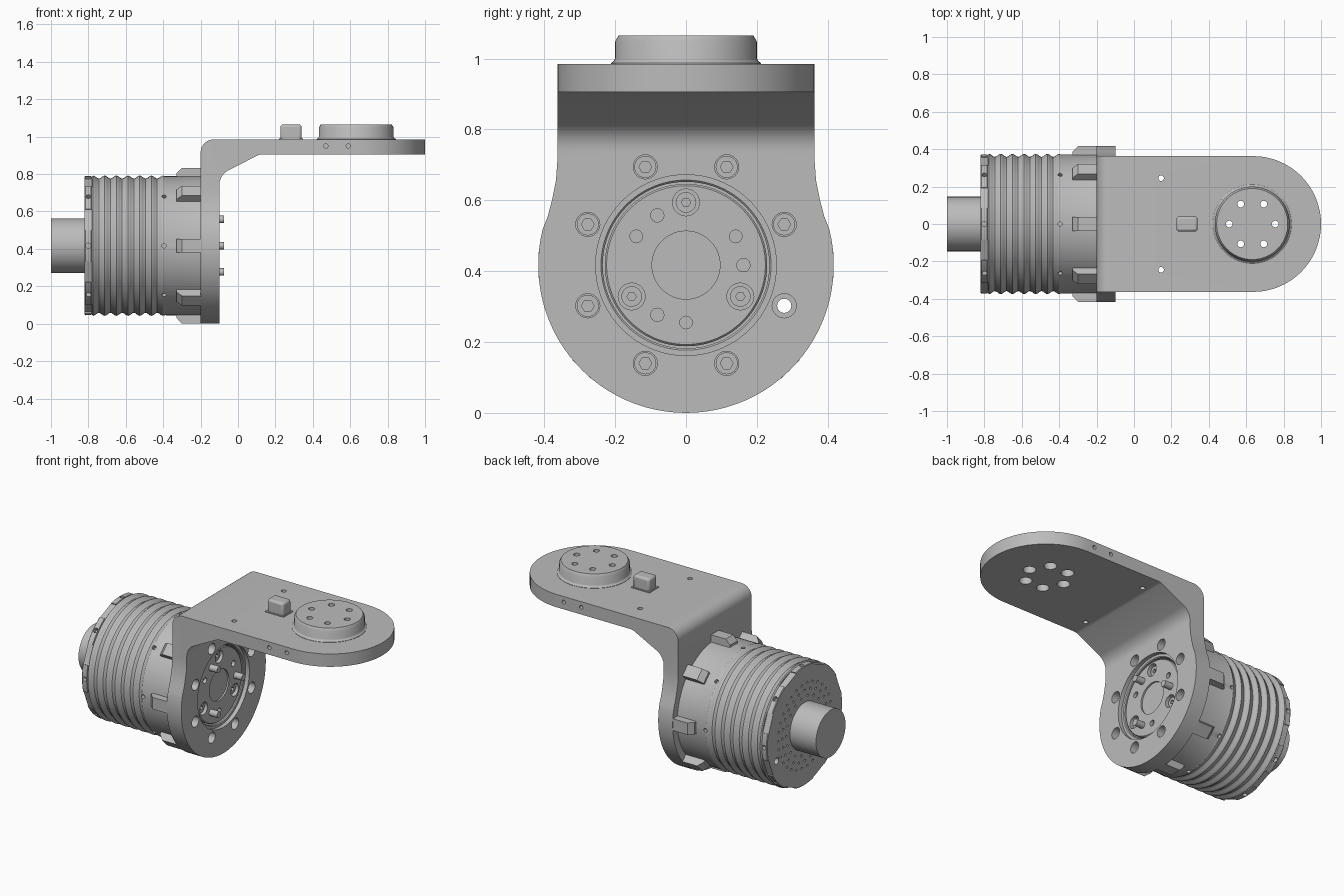
import bpy, bmesh
from math import sin, cos, pi, radians
from mathutils import Matrix

if "Cube" in bpy.data.objects:
    bpy.data.objects.remove(bpy.data.objects["Cube"])

grey = bpy.data.materials.new("machined grey")
grey.use_nodes = True
colour = (0.5, 0.5, 0.5, 1)
grey.diffuse_color = colour
grey.node_tree.nodes["Principled BSDF"].inputs["Base Color"].default_value = colour

ZC = 0.417                       # height of the motor axis
AXIS = Matrix.Translation((0, 0, ZC))


def turned(deg):
    return AXIS @ Matrix.Rotation(radians(deg), 4, 'X')


def arc(u, v, r, a0, a1, n):
    angles = [radians(a0 + (a1 - a0) * i / n) for i in range(n + 1)]
    return [(u + r * cos(a), v + r * sin(a)) for a in angles]


def circle(u, v, r, n=24):
    return arc(u, v, r, 0, 360, n)[:-1]


def polar(r, deg):
    return r * cos(radians(deg)), r * sin(radians(deg))


def add_prism(bm, pts, axis, lo, hi, mat=Matrix()):
    """Extrude a 2D outline along one axis."""
    def place(u, v, t):
        return mat @ Matrix.Translation(((t, u, v), (u, t, v), (u, v, t))[axis]).translation
    a = [bm.verts.new(place(u, v, lo)) for u, v in pts]
    b = [bm.verts.new(place(u, v, hi)) for u, v in pts]
    bm.faces.new(a)
    bm.faces.new(b)
    for i in range(len(pts)):
        j = (i + 1) % len(pts)
        bm.faces.new((a[i], a[j], b[j], b[i]))


def finish(name, bm):
    bmesh.ops.recalc_face_normals(bm, faces=bm.faces)
    mesh = bpy.data.meshes.new(name)
    bm.to_mesh(mesh)
    bm.free()
    mesh.materials.append(grey)
    ob = bpy.data.objects.new(name, mesh)
    bpy.context.collection.objects.link(ob)
    return ob


def solid(name, *prisms):
    bm = bmesh.new()
    for p in prisms:
        add_prism(bm, *p)
    return finish(name, bm)


def lathe(name, profile, mat, axis='X', steps=96):
    """Spin (along, radius) points around the x or z axis."""
    bm = bmesh.new()
    vs = [bm.verts.new((t, 0, r) if axis == 'X' else (r, 0, t)) for t, r in profile]
    es = [bm.edges.new(pair) for pair in zip(vs, vs[1:])]
    bmesh.ops.spin(bm, geom=vs + es, cent=(0, 0, 0), angle=2 * pi, steps=steps,
                   axis=(1, 0, 0) if axis == 'X' else (0, 0, 1))
    bmesh.ops.remove_doubles(bm, verts=bm.verts, dist=1e-5)
    bm.transform(mat)
    return finish(name, bm)


def select(ob):
    bpy.ops.object.select_all(action='DESELECT')
    ob.select_set(True)
    bpy.context.view_layer.objects.active = ob


def boolean(ob, operation, *prisms):
    cutter = solid("cutter", *prisms)
    cutter.hide_render = True
    mod = ob.modifiers.new("cut", 'BOOLEAN')
    mod.operation, mod.object, mod.solver = operation, cutter, 'EXACT'
    select(ob)
    bpy.ops.object.modifier_apply(modifier=mod.name)
    bpy.data.objects.remove(cutter)


def smooth(ob, angle=32):
    select(ob)
    bpy.ops.object.shade_smooth_by_angle(angle=radians(angle))


# Bracket: side profile trimmed by the flange outline and the rounded plate end
side = (arc(-0.13, 0.915, 0.07, 180, 90, 8) + [(1.1, 0.985), (1.1, 0.905), (0.14, 0.905)]
        + arc(0.13, 0.845, 0.06, 90, 120, 4) + arc(-0.01, 0.74, 0.09, 120, 180, 7)
        + [(-0.1, -0.1), (-0.2, -0.1)])
half = (arc(0, ZC, 0.417, -90, 14, 26)
        + [(0.39, 0.555), (0.377, 0.605), (0.367, 0.655), (0.363, 0.71), (0.363, 1.1)])
outline = half + [(-u, v) for u, v in reversed(half[1:])]
plan = [(0.637, 0.5), (-0.3, 0.5), (-0.3, -0.5), (0.637, -0.5)] + arc(0.637, 0, 0.363, -90, 90, 32)
bracket = solid("bracket", (side, 1, -0.6, 0.6))
boolean(bracket, 'INTERSECT', (outline, 0, -0.4, 1.2))
boolean(bracket, 'INTERSECT', (plan, 2, -0.3, 1.3))

# Bolt circle and bore in the flange
bolt_spots = [polar(0.3, 22.5 + 45 * k) for k in range(8)]
boolean(bracket, 'DIFFERENCE', (circle(0, 0, 0.255, 72), 0, -0.3, 0, AXIS),
        *[(circle(u, v, 0.034), 0, -0.3, 0, AXIS) for u, v in bolt_spots])

# Plate holes: hub screws, two small holes and side pin holes
HUB = (0.632, 0)
hub_spots = [(HUB[0] + u, v) for u, v in (polar(0.123, 60 * k) for k in range(6))]
boolean(bracket, 'DIFFERENCE',
        *[(circle(u, v, 0.036), 2, 0.8, 0.965) for u, v in hub_spots],
        *[(circle(0.145, y, 0.015, 16), 2, 0.6, 1.1) for y in (-0.245, 0.245)],
        *[(circle(x, 0.95, 0.012, 16), 1, s * 0.3, s * 0.5) for x in (0.47, 0.59) for s in (-1, 1)])
boolean(bracket, 'DIFFERENCE', *[(circle(u, v, 0.018), 2, 0.9, 1.1) for u, v in hub_spots])
smooth(bracket)

# Round hub on the plate
hub = lathe("hub", [(0.975, 0), (0.975, 0.212), (0.987, 0.212), (0.992, 0.204), (1.0, 0.2),
                    (1.048, 0.2), (1.065, 0.19), (1.065, 0)],
            Matrix.Translation((HUB[0], 0, 0)), 'Z', 72)
boolean(hub, 'DIFFERENCE', *[(circle(u, v, 0.018), 2, 0.9, 1.2) for u, v in hub_spots])
smooth(hub)

# Small connector block
block = solid("connector_block",
              ([(0.227, -0.04), (0.34, -0.04), (0.34, 0.04), (0.227, 0.04)], 2, 0.97, 1.065))
bevel = block.modifiers.new("bevel", 'BEVEL')
bevel.width, bevel.segments = 0.014, 3
smooth(block, 40)
foot = solid("connector_foot",
             ([(0.22, -0.047), (0.347, -0.047), (0.347, 0.047), (0.22, 0.047)], 2, 0.97, 0.99))

# Motor body: end cap, rounded cooling ribs, plain collar
ribs = [(-0.775 + 0.0078 * k, 0.367 + 0.008 * cos(2 * pi * k / 8)) for k in range(49)]
body = lathe("motor_body", [(-0.82, 0), (-0.82, 0.368), (-0.816, 0.372), (-0.785, 0.372), (-0.782, 0.366)]
             + ribs + [(-0.39, 0.372), (-0.2, 0.372), (-0.2, 0)], AXIS)
notch = [(-0.83, 0.36), (-0.78, 0.36), (-0.78, 0.4), (-0.83, 0.4)]
through = bolt_spots[7]
vents = [polar(r, 360 * k / n) for r, n in ((0.18, 18), (0.22, 24), (0.26, 30)) for k in range(n)]
boolean(body, 'DIFFERENCE',
        (circle(*through, 0.02), 0, -0.9, 0, AXIS),
        *[(circle(u, v, 0.008, 8), 0, -0.9, -0.795, AXIS) for u, v in vents],
        *[(circle(-0.8, 0, 0.014, 12), 2, 0.345, 0.4, turned(45 * k)) for k in range(8)],
        *[(circle(-0.395, 0, 0.012, 12), 2, 0.35, 0.4, turned(45 * k)) for k in range(8)],
        *[(notch, 1, -0.06, 0.06, turned(22.5 + 45 * k)) for k in range(8)])
smooth(body)

# Rear shaft
shaft = lathe("rear_shaft", [(-1, 0), (-1, 0.146), (-0.81, 0.146), (-0.81, 0)], AXIS, steps=64)
smooth(shaft)

# Eight clamp lugs around the collar
lug = [(-0.33, 0.36), (-0.33, 0.385), (-0.3, 0.416), (-0.195, 0.416), (-0.195, 0.36)]
solid("clamp_lugs", *[(lug, 1, -0.037, 0.037, turned(45 * k)) for k in range(8)])

# Flange bolts with hex sockets, one position left open
bolts = solid("flange_bolts", *[(circle(u, v, 0.031), 0, -0.21, -0.16, AXIS) for u, v in bolt_spots[:7]])
boolean(bolts, 'DIFFERENCE', *[(circle(u, v, 0.018, 6), 0, -0.185, -0.1, AXIS) for u, v in bolt_spots[:7]])
smooth(bolts)

# Output face: retaining ring, disc, screws and drive pins
ring = lathe("retaining_ring", [(-0.2, 0.235), (-0.2, 0.256), (-0.125, 0.256), (-0.125, 0.24),
                                (-0.13, 0.235), (-0.2, 0.235)], AXIS)
smooth(ring)
disc = lathe("output_disc", [(-0.21, 0), (-0.21, 0.229), (-0.135, 0.229), (-0.13, 0.224), (-0.13, 0)], AXIS)
screw_spots = [polar(0.177, 90 + 120 * k) for k in range(3)]
boolean(disc, 'DIFFERENCE', (circle(0, 0, 0.096, 48), 0, -0.14, 0, AXIS),
        *[(circle(u, v, 0.038), 0, -0.17, 0, AXIS) for u, v in screw_spots],
        *[(circle(*polar(0.162, 30 + 120 * k), 0.018, 16), 0, -0.15, 0, AXIS) for k in range(3)])
smooth(disc)
screws = solid("disc_screws", *[(circle(u, v, 0.029), 0, -0.18, -0.145, AXIS) for u, v in screw_spots])
boolean(screws, 'DIFFERENCE', *[(circle(u, v, 0.013, 6), 0, -0.16, -0.1, AXIS) for u, v in screw_spots])
smooth(screws)
pins = solid("drive_pins", *[(circle(*polar(0.162, 120 * k), 0.02), 0, -0.15, -0.075, AXIS) for k in range(3)])
smooth(pins)
